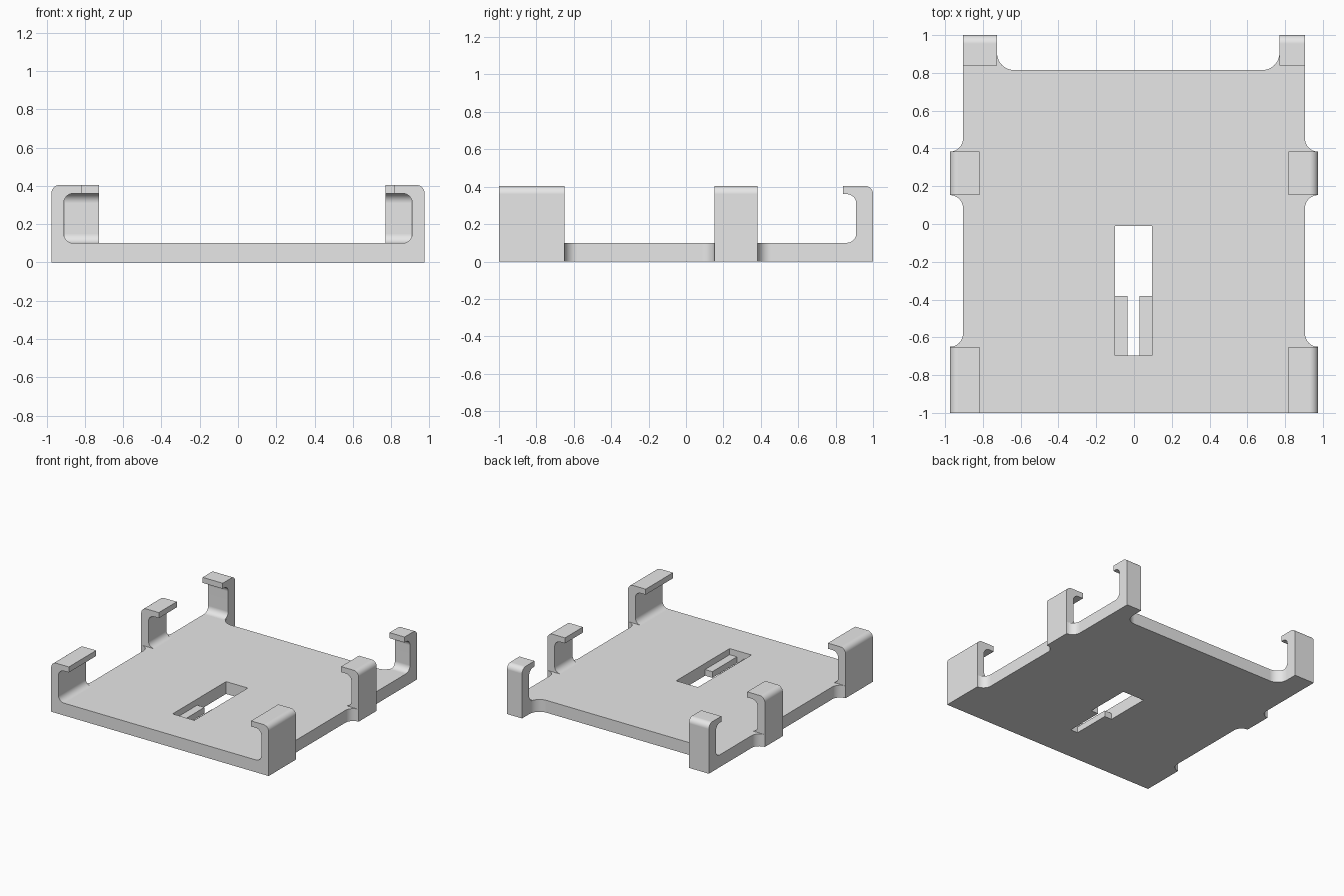
import bpy
import bmesh
import math
from mathutils import Vector

cube = bpy.data.objects.get("Cube")
if cube:
    bpy.data.objects.remove(cube, do_unlink=True)

# Single grey plastic
grey = bpy.data.materials.new("grey plastic")
grey.use_nodes = True
colour = (0.8, 0.8, 0.8, 1)
grey.diffuse_color = colour
for node in grey.node_tree.nodes:
    if node.type == 'BSDF_PRINCIPLED':
        node.inputs["Base Color"].default_value = colour

THICK, TOP = 0.1, 0.405          # plate thickness, hook height
EDGE, OUT = 0.905, 0.975         # plate half width, clip half width


def rounded(corners, steps=10):
    """Outline from (u, v, radius) corners, each rounded by a tangent arc."""
    result = []
    for i, (u, v, r) in enumerate(corners):
        p = Vector((u, v))
        pts = [p]
        if r:
            a = (Vector(corners[i - 1][:2]) - p).normalized()
            b = (Vector(corners[(i + 1) % len(corners)][:2]) - p).normalized()
            # Square corners only: the arc centre is one radius along each side
            centre = p + (a + b) * r
            angles = [math.pi / 2 * k / steps for k in range(steps + 1)]
            pts = [centre - b * r * math.cos(t) - a * r * math.sin(t) for t in angles]
        for q in pts:
            if not result or (q - result[-1]).length > 1e-4:
                result.append(q)
    return result


def prism(name, outline, place, start, end):
    """Extrude an outline from start to end; place maps (u, v, w) to space."""
    bm = bmesh.new()
    face = bm.faces.new([bm.verts.new(place(p.x, p.y, start)) for p in outline])
    shift = Vector(place(0, 0, end)) - Vector(place(0, 0, start))
    new = bmesh.ops.extrude_face_region(bm, geom=[face], use_keep_orig=True)
    verts = [g for g in new["geom"] if isinstance(g, bmesh.types.BMVert)]
    bmesh.ops.translate(bm, vec=shift, verts=verts)
    bmesh.ops.recalc_face_normals(bm, faces=bm.faces)
    mesh = bpy.data.meshes.new(name)
    bm.to_mesh(mesh)
    bm.free()
    mesh.materials.append(grey)
    obj = bpy.data.objects.new(name, mesh)
    bpy.context.collection.objects.link(obj)
    return obj


def smooth(obj):
    bpy.ops.object.select_all(action='DESELECT')
    obj.select_set(True)
    bpy.context.view_layer.objects.active = obj
    bpy.ops.object.shade_smooth_by_angle(angle=math.radians(30))
    mod = obj.modifiers.new("even shading", 'WEIGHTED_NORMAL')
    mod.keep_sharp = True


def flat(u, v, w):
    return (u, v, w)


def box(name, x0, x1, y0, y1, z0, z1):
    corners = [(x0, y0, 0), (x1, y0, 0), (x1, y1, 0), (x0, y1, 0)]
    return prism(name, rounded(corners), flat, z0, z1)


# Base plate with clip tabs and rear arms
front_clip, middle_clip = (-1, -0.65), (0.153, 0.383)


def side(arm):
    return [(OUT, -1, 0), (OUT, front_clip[1], 0), (EDGE, front_clip[1], 0.07),
            (EDGE, middle_clip[0], 0.07), (OUT, middle_clip[0], 0),
            (OUT, middle_clip[1], 0), (EDGE, middle_clip[1], 0.07),
            (EDGE, 1, 0), (arm, 1, 0), (arm, 0.815, 0.09)]


left_arm, right_arm = 0.77, 0.725
mirrored = [(-x, y, r) for x, y, r in reversed(side(right_arm))]
plate = prism("base_plate", rounded(side(left_arm) + mirrored), flat, 0, THICK)

# Slot through the plate
slot = (-0.1, 0.095, -0.695, -0.01)
cutter = box("slot_cutter", *slot, -0.1, 0.2)
cutter.hide_render = True
cut = plate.modifiers.new("slot", 'BOOLEAN')
cut.operation = 'DIFFERENCE'
cut.solver = 'EXACT'
cut.object = cutter
bpy.context.view_layer.objects.active = plate
bpy.ops.object.modifier_apply(modifier=cut.name)
bpy.data.objects.remove(cutter, do_unlink=True)
smooth(plate)

# Half-height rails narrowing the front of the slot
box("slot_rail_right", slot[0], -0.035, slot[2], -0.38, 0, 0.05)
box("slot_rail_left", 0.03, slot[1], slot[2], -0.38, 0, 0.05)


# Hooks: an upright with filleted foot and an inward lip
def hook_profile(outer, inner, lip):
    return rounded([(inner - 0.05, THICK, 0), (inner, THICK, 0.05),
                    (inner, 0.36, 0.05), (lip, 0.36, 0), (lip, TOP, 0),
                    (outer, TOP, 0.045), (outer, THICK, 0)])


side_profile = hook_profile(OUT, 0.91, 0.817)
for label, sign in (("left", 1), ("right", -1)):
    for name, span in (("front_clip", front_clip), ("middle_clip", middle_clip)):
        smooth(prism(f"{name}_{label}", side_profile,
                     lambda u, v, w, s=sign: (s * u, w, v), *span))

rear_profile = hook_profile(1, 0.91, 0.84)
for label, sign, arm in (("left", 1, left_arm), ("right", -1, right_arm)):
    smooth(prism(f"rear_hook_{label}", rear_profile,
                 lambda u, v, w: (w, u, v), sign * arm, sign * EDGE))
